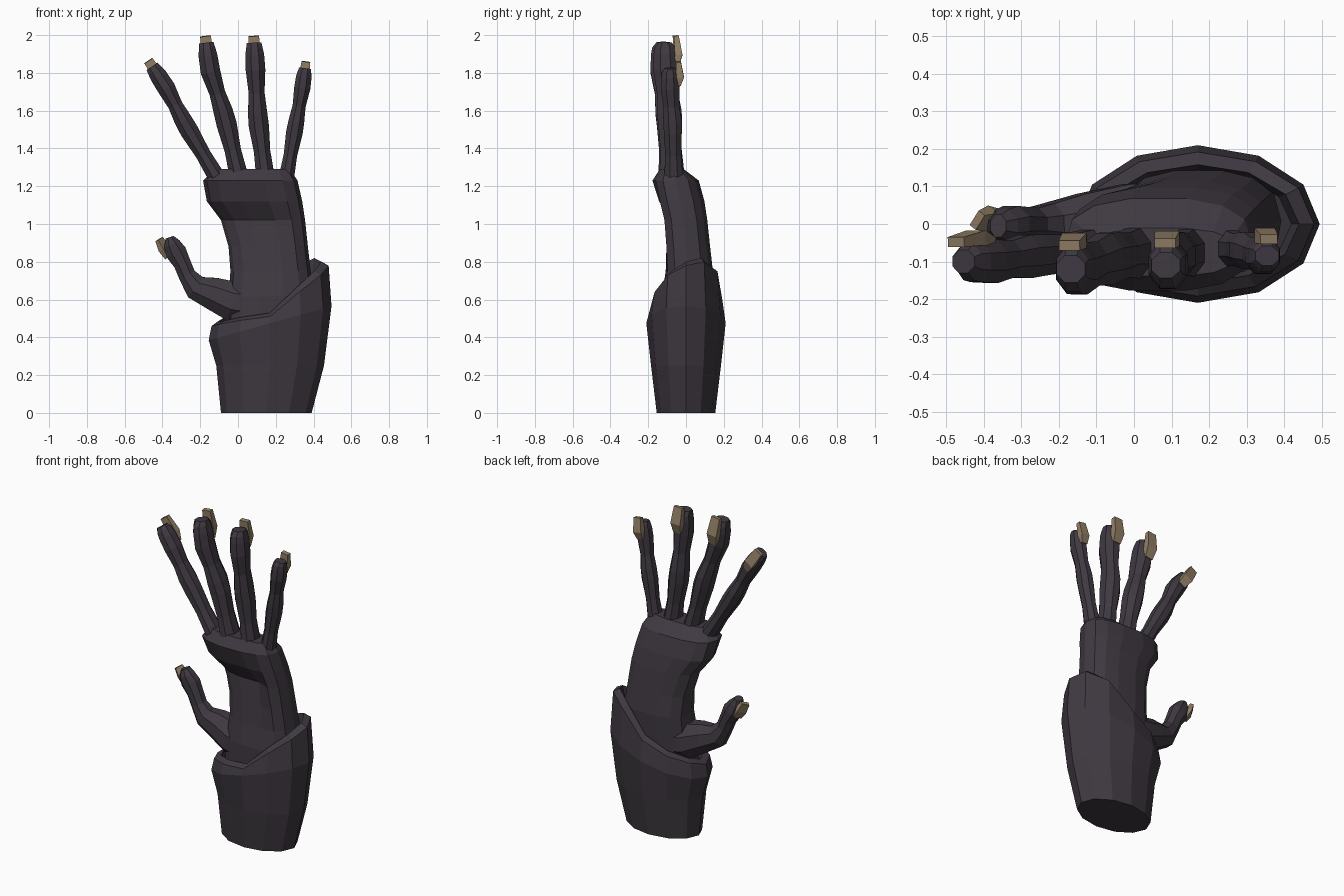
import bpy, bmesh, math
from mathutils import Vector

if "Cube" in bpy.data.objects:
    bpy.data.objects.remove(bpy.data.objects["Cube"])


def material(name, rgb):
    m = bpy.data.materials.new(name)
    m.diffuse_color = (*rgb, 1)
    m.use_nodes = True
    m.node_tree.nodes["Principled BSDF"].inputs["Base Color"].default_value = m.diffuse_color
    return m


SKIN = material("dark plum grey", (0.050, 0.041, 0.053))
NAIL = material("tan nail", (0.290, 0.215, 0.135))


def loft(name, rings, mat):
    """Skin a list of equal-length point rings and cap both ends."""
    bm = bmesh.new()
    vr = [[bm.verts.new(p) for p in r] for r in rings]
    n = len(vr[0])
    for a, b in zip(vr, vr[1:]):
        for i in range(n):
            j = (i + 1) % n
            bm.faces.new((a[i], a[j], b[j], b[i]))
    bm.faces.new(vr[0])
    bm.faces.new(vr[-1])
    bmesh.ops.recalc_face_normals(bm, faces=bm.faces)
    me = bpy.data.meshes.new(name)
    bm.to_mesh(me)
    bm.free()
    me.materials.append(mat)
    ob = bpy.data.objects.new(name, me)
    bpy.context.collection.objects.link(ob)
    return ob


def tube(name, path, sizes, n, mat, ref=(0, 1, 0)):
    """Sweep an n-sided section along path; sizes are (half width, half depth)."""
    path = [Vector(p) for p in path]
    rings = []
    k = 1 / math.cos(math.pi / n)
    for i, p in enumerate(path):
        t = (path[min(i + 1, len(path) - 1)] - path[max(i - 1, 0)]).normalized()
        d = Vector(ref)
        d = (d - t * d.dot(t)).normalized()
        s = d.cross(t)
        w, h = sizes[i]
        ring = []
        for j in range(n):
            a = 2 * math.pi * (j + 0.5) / n
            ring.append(p + s * (w * k * math.cos(a)) + d * (h * k * math.sin(a)))
        rings.append(ring)
    return loft(name, rings, mat)


# Cuff: twelve-sided sleeve with a slanted, inward-turned rim
RIM = [.78, .80, .75, .60, .53, .49, .46, .47, .49, .51, .64, .73]


def cuff_ring(cx, rx, ry, height):
    out = []
    for i in range(12):
        a = math.radians(30 * i)
        out.append((cx + rx * math.cos(a), ry * math.sin(a), height(i, math.cos(a))))
    return out


loft("cuff", [
    cuff_ring(.15, .24, .155, lambda i, c: 0),
    cuff_ring(.17, .285, .185, lambda i, c: .25),
    cuff_ring(.17, .325, .21, lambda i, c: .475 + .09 * c),
    cuff_ring(.17, .31, .192, lambda i, c: RIM[i]),
    cuff_ring(.17, .27, .158, lambda i, c: RIM[i] + .02),
    cuff_ring(.17, .25, .145, lambda i, c: RIM[i] - .08),
], SKIN)


# Palm: stacked rounded sections with a hollow in the front
def palm_ring(z, xl, xr, yf, yb, hollow):
    out = []
    for i in range(14):
        a = 2 * math.pi * i / 14
        c, s = math.cos(a), math.sin(a)
        x = (xl + xr) / 2 + (xr - xl) / 2 * math.copysign(abs(c) ** .8, c)
        y = (yf + yb) / 2 + (yb - yf) / 2 * math.copysign(abs(s) ** .75, s)
        if s < -.3 and c < .5:
            y += hollow
        out.append((x, y, z))
    return out


loft("palm", [palm_ring(*r) for r in (
    (.42, -.06, .40, -.13, .13, 0),
    (.62, -.05, .40, -.13, .14, 0),
    (.75, -.04, .385, -.12, .145, .01),
    (.88, -.05, .37, -.125, .13, .03),
    (1.02, -.09, .355, -.135, .115, .055),
    (1.12, -.165, .34, -.16, .10, .015),
    (1.23, -.185, .315, -.18, .07, 0),
    (1.29, -.12, .275, -.14, -.01, 0))], SKIN)

# Fingers: knuckle centres, swept with swollen joints, each with a nail
STATIONS = [(0, 1.0, 1.1), (.5, .85, .9), (.88, 1.05, 1.0), (1.1, 1.0, 1.05),
            (1.5, .82, .9), (1.95, 1.02, 1.05), (2.5, .98, 1.0), (2.8, .85, .9), (3, .75, .55)]
FINGERS = {
    "index": ([(-.09, -.07, 1.21), (-.28, -.085, 1.53), (-.385, -.10, 1.73), (-.455, -.10, 1.835)], .047, .055),
    "middle": ([(.015, -.075, 1.21), (-.07, -.09, 1.57), (-.15, -.12, 1.82), (-.168, -.12, 1.96)], .051, .066),
    "ring": ([(.15, -.075, 1.21), (.105, -.085, 1.56), (.092, -.11, 1.83), (.085, -.11, 1.96)], .051, .062),
    "little": ([(.25, -.065, 1.21), (.305, -.07, 1.52), (.342, -.085, 1.73), (.355, -.085, 1.825)], .042, .047),
}


def along(pts, s):
    i = min(int(s), len(pts) - 2)
    return Vector(pts[i]).lerp(Vector(pts[i + 1]), s - i)


for name, (pts, w, h) in FINGERS.items():
    tube(name + "_finger", [along(pts, s[0]) for s in STATIONS],
         [(w * s[1], h * s[2]) for s in STATIONS], 8, SKIN)
    end = (Vector(pts[3]) - Vector(pts[2])).normalized()
    back = Vector((0, h, 0))
    tube(name + "_nail",
         [along(pts, 2.05) + back * .95, along(pts, 2.5) + back * 1.15,
          along(pts, 3) + end * .035 + back * .95],
         [(w * .5, .012), (w * .65, .02), (w * .55, .013)], 4, NAIL)

# Thumb: broad base at the wrist, bent upward, nail on the outer side
tube("thumb",
     [(.12, .0, .57), (-.03, .005, .59), (-.14, .005, .635), (-.225, .0, .665), (-.27, .0, .73),
      (-.295, .0, .79), (-.328, .0, .85), (-.35, -.005, .895), (-.362, -.005, .93)],
     [(.11, .12), (.105, .10), (.085, .075), (.066, .055), (.046, .043),
      (.046, .045), (.056, .048), (.044, .044), (.022, .03)], 8, SKIN)
tube("thumb_nail",
     [(-.365, .015, .825), (-.392, .015, .87), (-.418, .01, .92)],
     [(.024, .012), (.03, .017), (.024, .011)], 4, NAIL, ref=(-.8, .5, 0))
